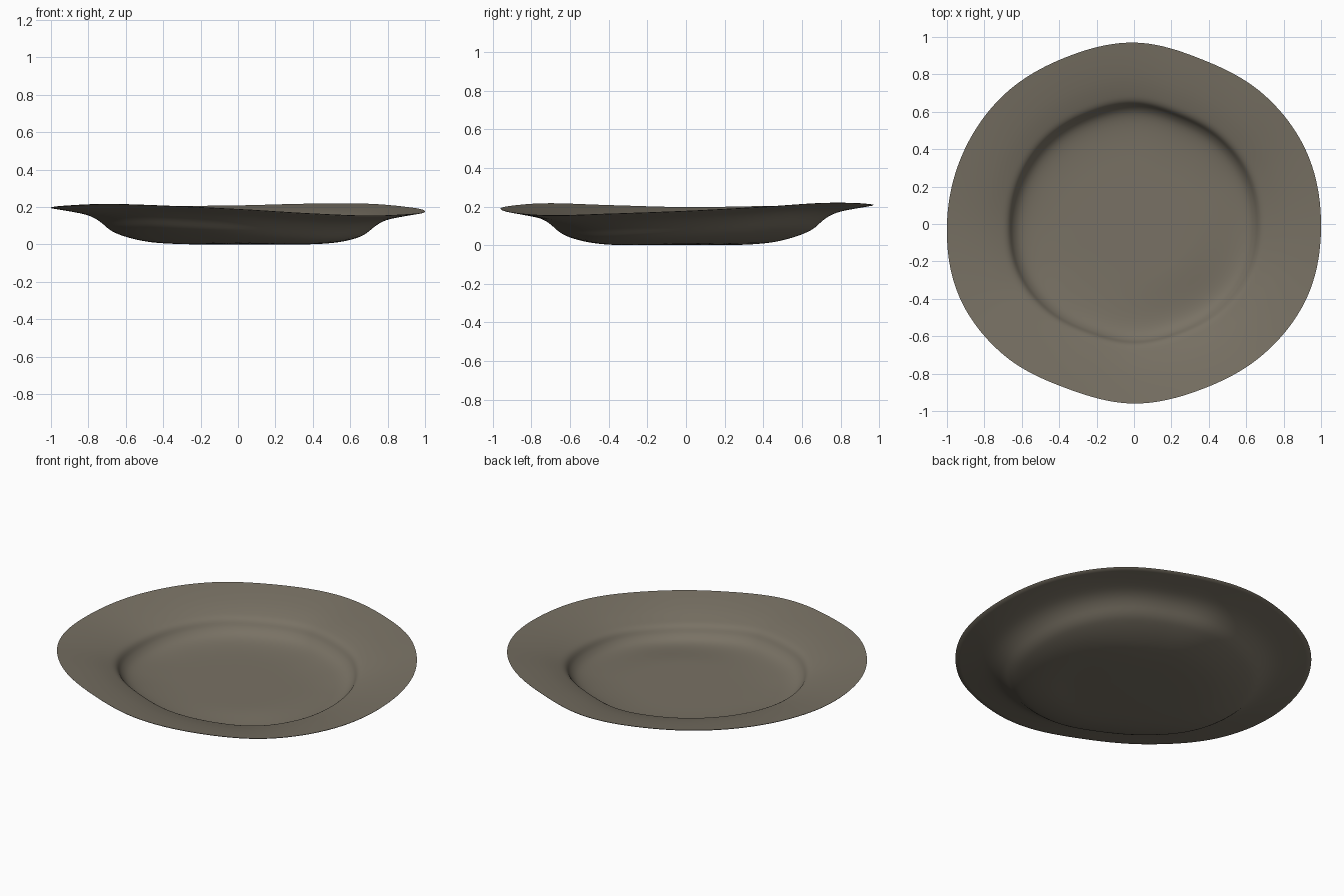
import bpy, bmesh, math

if "Cube" in bpy.data.objects:
    bpy.data.objects.remove(bpy.data.objects["Cube"])

# rim radius and rim height every 22.5 degrees, starting at +x
RADIUS = [1.0, 1.0, .98, .952, .97, .963, .98, .99, 1.0, 1.012, .988, .95, .96, .955, .982, 1.005]
HEIGHT = [.178, .198, .218, .218, .209, .206, .207, .202, .197, .207, .217, .207, .19, .168, .155, .164]

# cross-section (fraction of radius, z): inside centre -> lip -> underside centre
TOP = [(.15, .03), (.3, .03), (.45, .031), (.55, .038), (.61, .054), (.645, .082), (.665, .113),
       (.685, .13), (.72, .143), (.80, .164), (.9, .183), (1, .198)]
UNDER = [(.997, .194), (.9, .178), (.82, .162), (.77, .143), (.73, .117), (.69, .083),
         (.65, .06), (.58, .036), (.5, .018), (.42, .008), (.3, .002), (.15, 0)]


def spline(a, b, c, d, t):
    return .5 * (2*b + (c-a)*t + (2*a-5*b+4*c-d)*t*t + (3*b-a-3*c+d)*t**3)


def around(table, ang):
    n = len(table)
    f = ang / (2*math.pi) * n
    i = int(f)
    return spline(*[table[(i+k) % n] for k in (-1, 0, 1, 2)], f - i)


def refine(pts, steps=3):
    out = []
    for i in range(len(pts) - 1):
        q = [pts[min(max(i+k, 0), len(pts)-1)] for k in (-1, 0, 1, 2)]
        for s in range(steps):
            out.append(tuple(spline(*[p[c] for p in q], s/steps) for c in (0, 1)))
    return out + [pts[-1]]


# wavy plate: sweep the cross-section round, bending it to the rim
SEG = 160
bm = bmesh.new()
rings = []
for t, z in refine(TOP) + refine(UNDER):
    w = min(max((t - .3) / .47, 0), 1)
    w = w*w*(3 - 2*w)
    ring = []
    for s in range(SEG):
        a = 2*math.pi*s/SEG
        r = around(RADIUS, a) * t
        ring.append(bm.verts.new((r*math.cos(a), r*math.sin(a),
                                  z + w*(around(HEIGHT, a) - .198))))
    rings.append(ring)
for p, q in zip(rings, rings[1:]):
    for s in range(SEG):
        n = (s+1) % SEG
        bm.faces.new((p[s], q[s], q[n], p[n]))
# close both centres
for ring, z in ((rings[0], .03), (rings[-1], 0)):
    c = bm.verts.new((0, 0, z))
    for s in range(SEG):
        bm.faces.new((c, ring[s], ring[(s+1) % SEG]))
bmesh.ops.recalc_face_normals(bm, faces=bm.faces)

me = bpy.data.meshes.new("plate")
bm.to_mesh(me)
bm.free()
plate = bpy.data.objects.new("plate", me)
bpy.context.collection.objects.link(plate)

clay = bpy.data.materials.new("grey brown clay")
clay.diffuse_color = (.19, .167, .128, 1)
clay.use_nodes = True
clay.node_tree.nodes["Principled BSDF"].inputs["Base Color"].default_value = clay.diffuse_color
me.materials.append(clay)

bpy.context.view_layer.objects.active = plate
plate.select_set(True)
bpy.ops.object.shade_smooth_by_angle(angle=math.radians(50))
